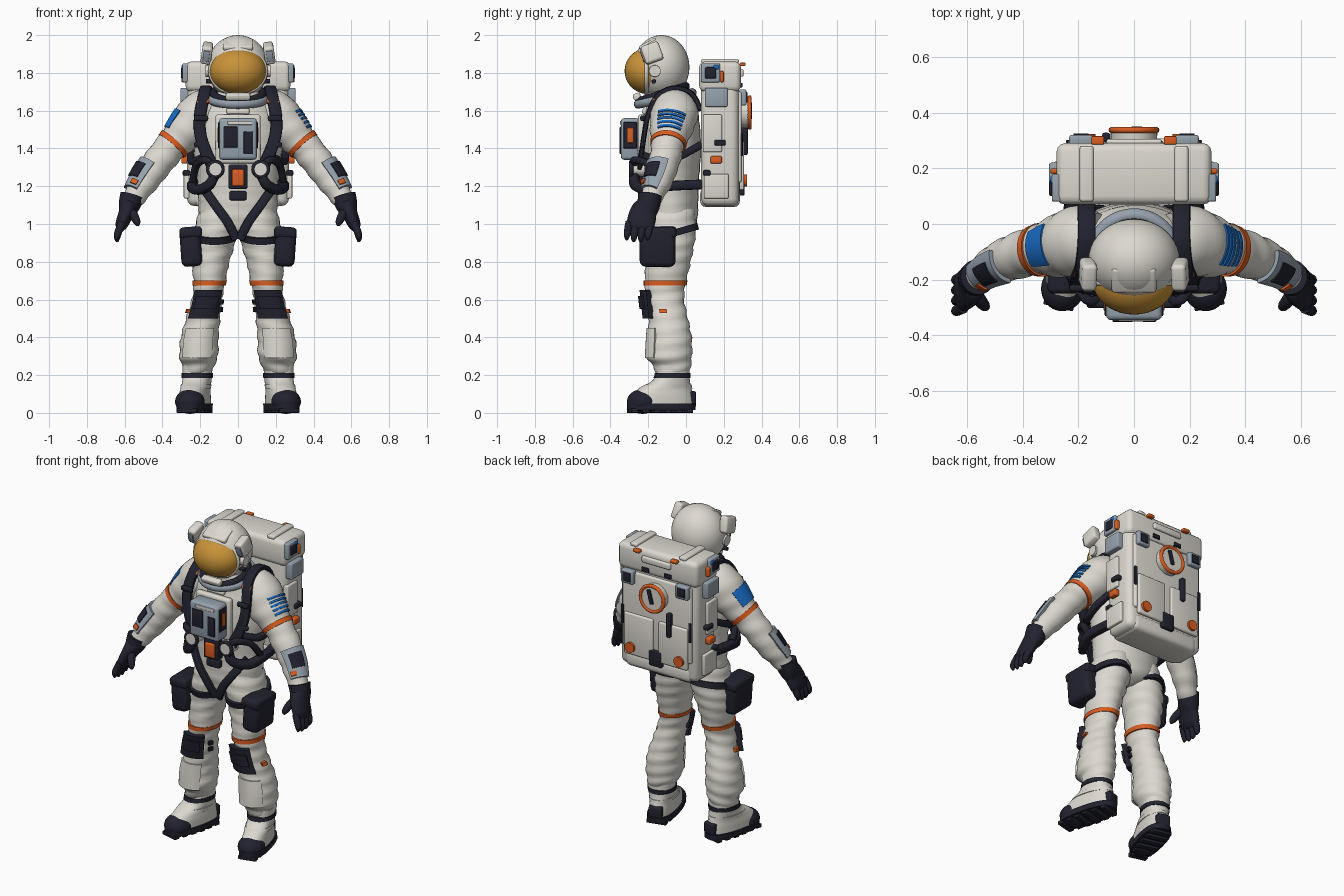
import bpy, bmesh
from math import sin, cos, pi, radians, copysign
from mathutils import Vector, Matrix, Euler

if "Cube" in bpy.data.objects:
    bpy.data.objects.remove(bpy.data.objects["Cube"])

X, Y, Z = Vector((1, 0, 0)), Vector((0, 1, 0)), Vector((0, 0, 1))
DOWN = -Z
parts = []


def material(name, r, g, b):
    m = bpy.data.materials.new(name)
    m.use_nodes = True
    m.diffuse_color = (r, g, b, 1)
    m.node_tree.nodes["Principled BSDF"].inputs["Base Color"].default_value = (r, g, b, 1)
    return m


white = material("suit white", .72, .69, .63)
dark = material("dark fabric", .015, .016, .028)
orange = material("orange trim", .7, .11, .015)
gold = material("gold visor", .58, .29, .04)
grey = material("blue grey", .3, .36, .42)
blue = material("patch blue", .01, .16, .6)


def finish(name, bm, mat, mirror=False):
    mesh = bpy.data.meshes.new(name)
    bm.to_mesh(mesh)
    bm.free()
    mesh.materials.append(mat)
    ob = bpy.data.objects.new(name, mesh)
    bpy.context.collection.objects.link(ob)
    if mirror:
        ob.modifiers.new("Mirror", "MIRROR")
    parts.append(ob)
    return ob


def placed(c, rot=(0, 0, 0), size=(1, 1, 1)):
    turn = Euler([radians(a) for a in rot]).to_matrix().to_4x4()
    return Matrix.Translation(c) @ turn @ Matrix.Diagonal((*size, 1))


def box(name, c, size, mat, rot=(0, 0, 0), bevel=.01, mirror=False):
    bm = bmesh.new()
    bmesh.ops.create_cube(bm, size=1, matrix=Matrix.Diagonal((*size, 1)))
    bevel = min(bevel, min(size) * .4)
    bmesh.ops.bevel(bm, geom=bm.edges[:], offset=bevel, segments=3, profile=.5, affect="EDGES")
    bm.transform(placed(c, rot))
    return finish(name, bm, mat, mirror)


def ball(name, c, radii, mat, rot=(0, 0, 0), mirror=False):
    bm = bmesh.new()
    bmesh.ops.create_uvsphere(bm, u_segments=40, v_segments=24, radius=1)
    bm.transform(placed(c, rot, radii))
    return finish(name, bm, mat, mirror)


def disc(name, c, r, depth, mat, rot=(90, 0, 0), mirror=False):
    bm = bmesh.new()
    bmesh.ops.create_cone(bm, cap_ends=True, segments=32, radius1=r, radius2=r * .95, depth=depth)
    bm.transform(placed(c, rot))
    return finish(name, bm, mat, mirror)


def ring(name, c, r, thick, mat, rot=(90, 0, 0), size=(1, 1, 1), mirror=False):
    n, m = 40, 10
    bm = bmesh.new()
    v = [[bm.verts.new(((r + thick * cos(b)) * cos(a), (r + thick * cos(b)) * sin(a), thick * sin(b)))
          for b in (2 * pi * j / m for j in range(m))] for a in (2 * pi * i / n for i in range(n))]
    for i in range(n):
        for j in range(m):
            k, l = (i + 1) % n, (j + 1) % m
            bm.faces.new((v[i][j], v[k][j], v[k][l], v[i][l]))
    bm.transform(placed(c, rot, size))
    return finish(name, bm, mat, mirror)


def smooth(rings, steps=5):
    """Catmull-Rom resampling of (x, y, z, width, depth) rings."""
    p = [Vector(r) for r in rings]
    out = []
    for i in range(len(p) - 1):
        a, b, c, d = p[max(i - 1, 0)], p[i], p[i + 1], p[min(i + 2, len(p) - 1)]
        for t in (s / steps for s in range(steps)):
            out.append(b + (c - a) * t / 2 + (a - b * 2.5 + c * 2 - d / 2) * t**2
                       + (b * 1.5 - a / 2 - c * 1.5 + d / 2) * t**3)
    return out + [p[-1]]


def loft(name, rings, mat, arc=None, thick=.02, ref=Y, axis=None, sides=32, power=1, fold=0, mirror=False):
    """Skin elliptical rings along a path; arc keeps a thick shell over part of the angle."""
    rings = smooth(rings)
    if arc:
        a = [radians(arc[0] + (arc[1] - arc[0]) * k / 12) for k in range(13)]
        section = [(k, 0) for k in a] + [(k, -thick) for k in reversed(a)]
    else:
        section = [(2 * pi * k / sides, 0) for k in range(sides)]
    bm, loops = bmesh.new(), []
    for i, r in enumerate(rings):
        p = r.xyz
        t = axis or (rings[min(i + 1, len(rings) - 1)].xyz - rings[max(i - 1, 0)].xyz).normalized()
        u = t.cross(ref).normalized()
        v = t.cross(u)
        loop = []
        for a, d in section:
            c, s = (copysign(abs(f)**power, f) for f in (cos(a), sin(a)))
            d += fold * sin(85 * p.z + 2 * sin(a + 1))
            loop.append(bm.verts.new(p + u * c * (r[3] + d) + v * s * (r[4] + d)))
        loops.append(loop)
    n = len(section)
    for a, b in zip(loops, loops[1:]):
        for k in range(n):
            bm.faces.new((a[k], a[(k + 1) % n], b[(k + 1) % n], b[k]))
    bm.faces.new(loops[0][::-1])
    bm.faces.new(loops[-1])
    return finish(name, bm, mat, mirror)


def strap(name, points, w, d, mat=dark, ref=Y, mirror=True):
    return loft(name, [(*p, w, d) for p in points], mat, ref=ref, sides=12, power=.6, mirror=mirror)


def span(rings, top, bottom, grow):
    """Slice of a limb between two heights, grown outward."""
    fine, out = smooth(rings), []
    for z in (top, (top + bottom) / 2, bottom):
        a, b = next((a, b) for a, b in zip(fine, fine[1:]) if a.z >= z >= b.z)
        r = a.lerp(b, (a.z - z) / (a.z - b.z))
        out.append((*r.xyz, r[3] + grow, r[4] + grow))
    return out


# Torso
loft("torso", [(0, -.1, 1.7, .12, .11), (0, -.08, 1.64, .18, .13), (0, -.08, 1.55, .22, .15),
               (0, -.08, 1.4, .235, .16), (0, -.08, 1.25, .215, .15), (0, -.08, 1.12, .21, .145),
               (0, -.08, 1.02, .2, .14), (0, -.08, .96, .13, .12), (0, -.08, .93, .03, .06)],
     white, axis=DOWN, fold=.002)

# Legs with bands, knee pads and pouches
leg = [(.1, -.08, 1.08, .1, .12), (.11, -.08, 1, .115, .135), (.13, -.085, .9, .115, .13),
       (.145, -.095, .8, .1, .12), (.152, -.11, .68, .083, .108), (.165, -.11, .6, .08, .1),
       (.185, -.095, .5, .09, .105), (.203, -.085, .4, .1, .115), (.208, -.09, .3, .102, .122),
       (.212, -.075, .25, .085, .1), (.215, -.07, .2, .07, .085)]
loft("leg", leg, white, axis=DOWN, fold=.004, mirror=True)
loft("knee_band", span(leg, .7, .675, .006), orange, axis=DOWN, mirror=True)
loft("knee_pad", span(leg, .65, .5, .03), dark, arc=(48, 132), thick=.04, axis=DOWN, mirror=True)
loft("knee_plate", span(leg, .62, .55, .042), dark, arc=(60, 120), axis=DOWN, mirror=True)
loft("shin_panel", span(leg, .45, .29, .01), white, arc=(40, 130), axis=DOWN, mirror=True)
loft("calf_tag", span(leg, .55, .53, .015), orange, arc=(0, 20), axis=DOWN, mirror=True)
for z in (.6, .56):
    loft("inner_knee_stud", span(leg, z, z - .025, .015), dark, arc=(150, 165), axis=DOWN, mirror=True)
loft("thigh_strap", [(.125, -.085, .965, .125, .15), (.125, -.075, .93, .125, .15)], dark, mirror=True)
box("thigh_pouch", (.25, -.15, .88), (.11, .19, .21), dark, (0, 4, 0), .03, True)
box("pouch_flap", (.25, -.15, .955), (.12, .2, .06), dark, (0, 4, 0), .02, True)

# Boots, built straight and then toed out
boot = [(0, 0, .25, .078, .088), (0, -.005, .18, .074, .094), (0, -.04, .13, .07, .14),
        (0, -.06, .09, .073, .17), (0, -.062, .04, .074, .178)]
shoe = [loft("boot", boot, white, axis=DOWN, power=.85, mirror=True),
        loft("sole", [(0, -.062, .05, .08, .185), (0, -.062, .015, .08, .183)], dark,
             axis=DOWN, power=.75, mirror=True),
        loft("ankle_strap", span(boot, .21, .185, .007), dark, axis=DOWN, mirror=True),
        loft("instep_strap", span(boot, .15, .13, .006), white, axis=DOWN, mirror=True),
        ball("toe_cap", (0, -.165, .06), (.078, .083, .065), dark, mirror=True),
        box("boot_tongue", (0, -.12, .135), (.08, .08, .03), dark, (32, 0, 0), mirror=True),
        box("heel_guard", (0, .1, .08), (.08, .04, .07), dark, mirror=True)]
shoe += [box("tread", (0, .08 - k * .06, .012), (.14 - .01 * abs(k - 2), .035, .024), dark, bevel=.004, mirror=True)
         for k in range(6)]
for ob in shoe:
    ob.data.transform(placed((.215, -.07, 0), (0, 0, 14)))

# Arms with bands, shoulder patches and wrist consoles
arm = [(.13, -.06, 1.63, .09, .1), (.19, -.06, 1.59, .12, .125), (.27, -.08, 1.5, .11, .112),
       (.345, -.095, 1.42, .086, .088), (.405, -.11, 1.35, .083, .083), (.485, -.14, 1.24, .075, .073),
       (.545, -.18, 1.15, .06, .058), (.575, -.2, 1.1, .05, .052)]
loft("arm", arm, white, fold=.003, mirror=True)
loft("arm_band", span(arm, 1.432, 1.412, .006), orange, mirror=True)
for k in range(5):
    z = 1.53 - k * .018
    loft("patch_stripe", span(arm, z, z - .009, .006), blue, arc=(-38, 38), thick=.007)
patch = loft("patch_solid", span(arm, 1.53, 1.45, .006), blue, arc=(-38, 38), thick=.007)
patch.data.transform(Matrix.Scale(-1, 4, X))
patch.data.flip_normals()
loft("wrist_console", span(arm, 1.3, 1.16, .014), grey, arc=(-20, 80), mirror=True)
loft("wrist_screen", span(arm, 1.275, 1.205, .02), dark, arc=(5, 58), thick=.01, mirror=True)
loft("wrist_button", span(arm, 1.19, 1.17, .022), orange, arc=(45, 70), mirror=True)

# Gloves
loft("glove", [(.56, -.19, 1.15, .064, .064), (.575, -.2, 1.1, .058, .062), (.59, -.225, 1.06, .042, .072),
               (.615, -.24, 1, .034, .074), (.625, -.245, .97, .02, .06)], dark, mirror=True)
for k in range(4):
    y = -.19 - k * .037
    loft("finger", [(.612, y, 1.01, .02, .02), (.633, y - .008, .96, .02, .02),
                    (.64, y - .012, .92 + abs(k - 1.5) * .01, .016, .016),
                    (.637, y - .012, .9 + abs(k - 1.5) * .01, .006, .006)], dark, sides=14, mirror=True)
loft("thumb", [(.585, -.23, 1.08, .025, .025), (.555, -.27, 1.05, .024, .024),
               (.535, -.295, 1.01, .019, .019), (.53, -.3, .99, .007, .007)], dark, sides=14, mirror=True)

# Helmet and neck
ball("helmet", (0, -.13, 1.83), (.164, .148, .17), white)
ball("visor", (0, -.2, 1.81), (.15, .125, .122), gold)
ring("visor_rim", (0, -.21, 1.81), 1, .075, white, size=(.147, .122, .15))
box("brow_plate", (0, -.2, 1.95), (.16, .1, .03), white, (28, 0, 0), .012)
box("helmet_lamp", (.165, -.18, 1.905), (.055, .1, .1), white, (20, -8, 0), .015, True)
box("lamp_lens", (.168, -.229, 1.888), (.035, .01, .06), grey, (20, -8, 0), .003, True)
disc("ear_cap", (.158, -.165, 1.81), .032, .03, white, (0, 90, 0), True)
disc("ear_stud", (.15, -.17, 1.755), .012, .04, dark, (0, 90, 0), True)
ring("neck_seal", (0, -.125, 1.69), .13, .022, dark, (18, 0, 0))
ring("collar", (0, -.11, 1.665), .145, .025, grey, (12, 0, 0))
box("chin_guard", (0, -.26, 1.675), (.13, .04, .035), white, (20, 0, 0))

# Harness and hoses
strap("shoulder_strap", [(.17, .08, 1.6), (.17, .03, 1.69), (.17, -.06, 1.72), (.18, -.15, 1.68), (.2, -.2, 1.58),
                         (.2, -.22, 1.48), (.17, -.235, 1.38), (.13, -.245, 1.3)], .014, .032, ref=X)
box("strap_tag", (.185, -.175, 1.65), (.065, .015, .03), orange, (-35, 0, 0), .004, True)
for z in (1.56, 1.42):
    box("strap_buckle", (.195, -.23, z), (.075, .025, .03), dark, mirror=True)
strap("side_strap", [(.17, -.22, 1.36), (.235, -.13, 1.33), (.25, -.03, 1.36), (.22, .08, 1.42)], .02, .02, ref=Z)
strap("groin_strap", [(.19, -.18, 1.2), (.12, -.22, 1.1), (.055, -.225, 1.01), (.01, -.205, .92)], .024, .014)
strap("hose", [(.12, -.27, 1.27), (.15, -.27, 1.21), (.21, -.2, 1.18), (.245, -.1, 1.2), (.22, .1, 1.21)],
      .026, .026, ref=Z)
strap("upper_hose", [(.12, -.27, 1.3), (.17, -.27, 1.34), (.22, -.19, 1.31), (.24, -.12, 1.22)], .018, .018, ref=Z)
disc("hose_port", (.12, -.26, 1.29), .038, .08, white, mirror=True)
ring("hose_port_ring", (.12, -.29, 1.29), .038, .012, dark, mirror=True)

# Chest unit and belt control
box("chest_mount", (0, -.235, 1.45), (.24, .04, .26), white, bevel=.015)
box("chest_unit", (0, -.295, 1.45), (.2, .1, .22), grey, bevel=.018)
box("chest_screen", (-.04, -.345, 1.46), (.075, .012, .11), dark, bevel=.004)
box("chest_switches", (.055, -.345, 1.43), (.05, .012, .12), dark, bevel=.004)
box("chest_label", (.01, -.345, 1.535), (.13, .008, .02), white, bevel=.003)
box("unit_side_panel", (.099, -.295, 1.47), (.012, .07, .14), dark, bevel=.004, mirror=True)
box("unit_side_light", (.105, -.295, 1.47), (.009, .03, .08), orange, bevel=.003, mirror=True)
box("chest_tag", (0, -.215, 1.6), (.12, .03, .04), white, (-15, 0, 0))
box("belt_control", (0, -.245, 1.25), (.1, .06, .13), dark)
box("belt_light", (0, -.28, 1.245), (.065, .02, .09), orange)
box("belt_clip", (0, -.235, 1.15), (.09, .04, .05), dark)

# Backpack shell
box("pack", (0, .18, 1.47), (.54, .2, .75), white, bevel=.04)
box("pack_lid", (0, .18, 1.78), (.555, .22, .16), white, bevel=.03)
box("pack_base", (0, .18, 1.14), (.46, .21, .1), white, bevel=.03)
box("pack_back_plate", (0, .28, 1.46), (.48, .03, .48), white, bevel=.012)
box("lower_door", (.12, .295, 1.31), (.2, .025, .26), white, mirror=True)
box("top_latch", (.17, .18, 1.862), (.05, .2, .025), white, mirror=True)
box("lid_handle", (0, .29, 1.8), (.2, .03, .04), white)
for x in (-.13, .13):
    box("lid_tag", (x, .3, 1.845), (.045, .03, .018), orange, bevel=.005)
    box("lid_slot", (x * .6, .292, 1.735), (.05, .012, .025), dark, bevel=.003)

# Backpack rear fittings
disc("vent_disc", (0, .31, 1.59), .085, .06, white)
ring("vent_ring", (0, .337, 1.59), .08, .011, orange)
box("vent_lever", (.01, .342, 1.6), (.025, .014, .09), dark, (0, 15, 0), .004)
box("rear_box", (.19, .3, 1.67), (.085, .04, .085), grey, mirror=True)
box("rear_box_screen", (.19, .32, 1.67), (.055, .01, .055), dark, bevel=.003, mirror=True)
box("rear_slot", (.235, .296, 1.42), (.018, .01, .12), dark, bevel=.003, mirror=True)
box("rear_grip", (-.1, .31, 1.44), (.03, .035, .15), dark)
disc("rear_knob", (.17, .31, 1.23), .032, .025, orange, mirror=True)
box("rear_socket", (0, .295, 1.2), (.09, .03, .1), dark)

# Backpack side fittings
sides = [("side_console", 1.8, .13, .1, .1, .04, grey), ("side_screen", 1.8, .13, .06, .06, .055, dark),
         ("side_grey_box", 1.67, .16, .12, .1, .06, grey), ("side_light", 1.78, .19, .02, .06, .05, orange),
         ("side_gauge", 1.83, .16, .03, .025, .05, blue), ("side_rail", 1.48, .14, .1, .2, .02, white),
         ("side_clip", 1.43, .18, .06, .03, .05, dark), ("side_switch", 1.34, .16, .06, .04, .05, orange),
         ("side_hatch", 1.2, .16, .13, .13, .025, white), ("side_plug", 1.27, .11, .04, .03, .035, dark)]
for name, z, y, w, h, d, mat in sides:
    box(name, (.265, y, z), (d + .02, w, h), mat, bevel=.008, mirror=True)

# Smooth shading with crisp edges
bpy.ops.object.select_all(action="DESELECT")
for ob in parts:
    ob.select_set(True)
bpy.context.view_layer.objects.active = parts[0]
bpy.ops.object.shade_smooth_by_angle(angle=radians(40))
